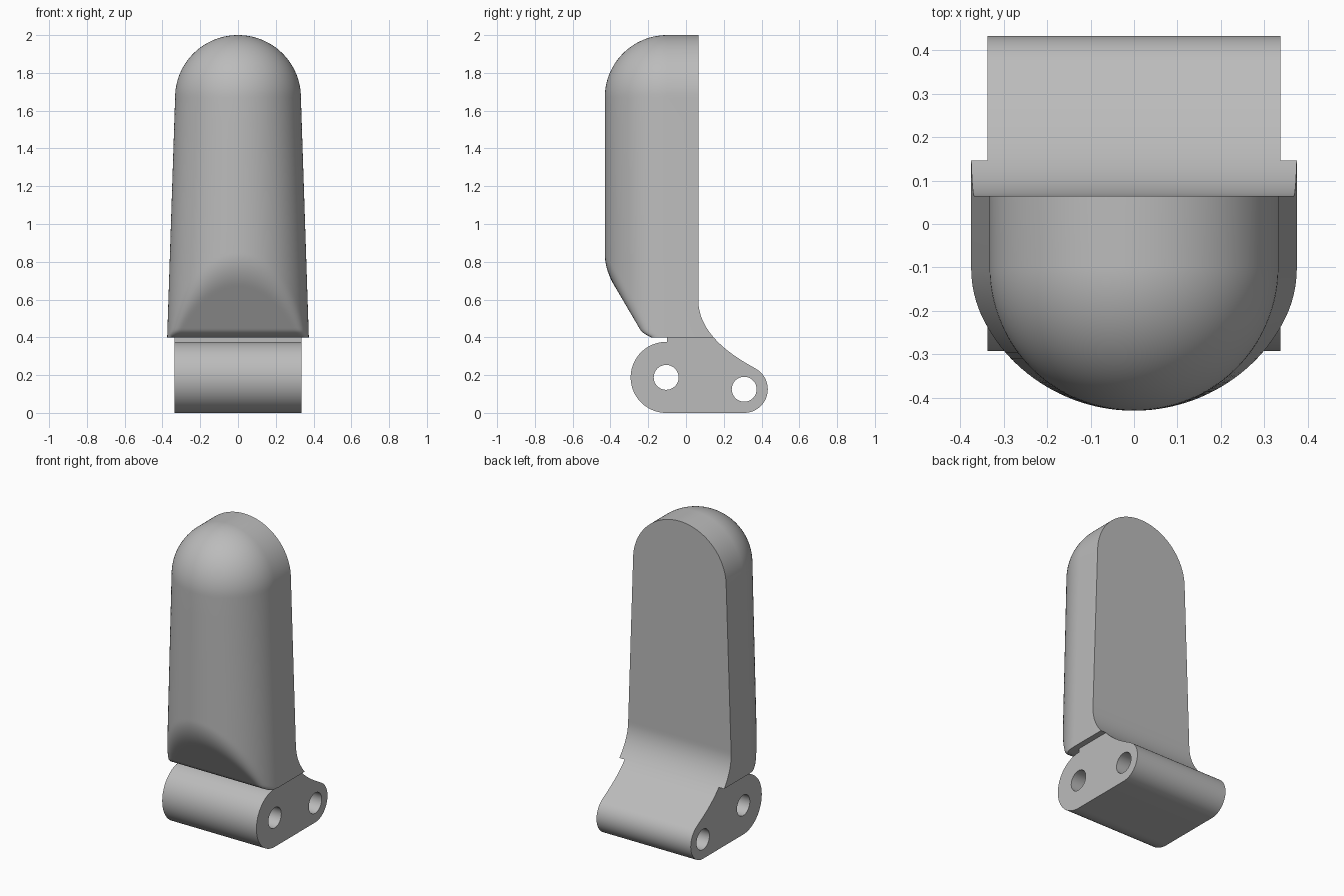
import bpy, bmesh
from math import sin, cos, pi, radians
from mathutils import Vector
from mathutils.geometry import interpolate_bezier

if "Cube" in bpy.data.objects:
    bpy.data.objects.remove(bpy.data.objects["Cube"], do_unlink=True)

grey = bpy.data.materials.new("plain grey")
grey.use_nodes = True
colour = (0.5, 0.5, 0.5, 1)
grey.diffuse_color = colour
grey.node_tree.nodes["Principled BSDF"].inputs["Base Color"].default_value = colour

BASE, DOME, RADIUS, CENTRE_Y = 0.4, 1.67, 0.33, -0.1

# Concave back sweep, shared by the shell and the hinge block
sweep = interpolate_bezier(Vector((0.065, 0.6)), Vector((0.065, 0.43)),
                           Vector((0.219, 0.315)), Vector((0.369, 0.235)), 28)


def back_y(z):
    for a, b in zip(sweep, sweep[1:]):
        if b.y <= z <= a.y:
            return a.x + (b.x - a.x) * (a.y - z) / (a.y - b.y)
    return sweep[0].x


def smooth_max(a, b, k=0.05):
    h = max(k - abs(a - b), 0) / k
    return max(a, b) + h * h * k / 4


def chamfer_y(z):
    lip = max(0, (0.44 - z) / 0.04)
    return -0.43 + (0.76 - z) * 0.588 + 0.035 * lip * lip


def finish(obj):
    obj.data.materials.clear()
    obj.data.materials.append(grey)
    bpy.ops.object.select_all(action='DESELECT')
    obj.select_set(True)
    bpy.context.view_layer.objects.active = obj
    bpy.ops.object.shade_smooth_by_angle(angle=radians(30))


def clean(bm):
    bmesh.ops.remove_doubles(bm, verts=bm.verts, dist=0.0001)
    bmesh.ops.recalc_face_normals(bm, faces=bm.faces)


def section(z):
    """D-shaped outline of the shell at one height."""
    if z <= DOME:
        width = 0.375 - 0.042 * (z - BASE) / (DOME - BASE)
        depth = RADIUS
    else:
        shrink = max(0, 1 - ((z - DOME) / RADIUS) ** 2) ** 0.5
        width, depth = 0.333 * shrink, RADIUS * shrink
    points = [(width, back_y(z), z)]
    for i in range(65):
        t = pi * i / 64
        y = CENTRE_Y - depth * sin(t)
        if z < 0.9:
            y = smooth_max(y, chamfer_y(z))
        points.append((width * cos(t), y, z))
    return points + [(-width, back_y(z), z)]


# Domed shell, lofted from its sections
heights = [BASE + 0.01 * i for i in range(45)]
heights += [0.85 + (DOME - 0.85) * i / 6 for i in range(6)]
heights += [DOME + RADIUS * sin(pi / 2 * i / 28) for i in range(29)]
bm = bmesh.new()
rows = [[bm.verts.new(p) for p in section(z)] for z in heights]
for low, high in zip(rows, rows[1:]):
    for i in range(len(low)):
        j = (i + 1) % len(low)
        bm.faces.new((low[i], low[j], high[j], high[i]))
bm.faces.new(rows[0])
clean(bm)
mesh = bpy.data.meshes.new("domed_shell")
bm.to_mesh(mesh)
bm.free()
shell = bpy.data.objects.new("domed_shell", mesh)
bpy.context.collection.objects.link(shell)
finish(shell)


# Hinge block: side profile with two pin holes, extruded across the width
def arc(y, z, r, start, end, steps):
    angles = [radians(start + (end - start) * i / steps) for i in range(steps + 1)]
    return [(y + r * cos(a), z + r * sin(a)) for a in angles]


front_pin, rear_pin = (-0.105, 0.188), (0.308, 0.125)
outline = arc(*front_pin, 0.188, 90, 270, 40) + arc(*rear_pin, 0.125, 270, 422, 32)
outline += [tuple(p) for p in reversed(sweep[:-1]) if p.y < BASE]
outline += [(back_y(BASE), BASE), (CENTRE_Y, BASE), (CENTRE_Y, 0.375)]
holes = [arc(*pin, 0.066, 0, 348.75, 31) for pin in (front_pin, rear_pin)]

curve = bpy.data.curves.new("hinge_block", 'CURVE')
curve.dimensions = '2D'
curve.fill_mode = 'BOTH'
curve.extrude = 0.337
for loop in [outline] + holes:
    spline = curve.splines.new('POLY')
    spline.points.add(len(loop) - 1)
    for point, (y, z) in zip(spline.points, loop):
        point.co = (y, z, 0, 1)
    spline.use_cyclic_u = True
block = bpy.data.objects.new("hinge_block", curve)
block.rotation_euler = (pi / 2, 0, pi / 2)
bpy.context.collection.objects.link(block)
bpy.ops.object.select_all(action='DESELECT')
block.select_set(True)
bpy.context.view_layer.objects.active = block
bpy.ops.object.convert(target='MESH')
block = bpy.context.view_layer.objects.active
bm = bmesh.new()
bm.from_mesh(block.data)
clean(bm)
bm.to_mesh(block.data)
bm.free()
finish(block)
